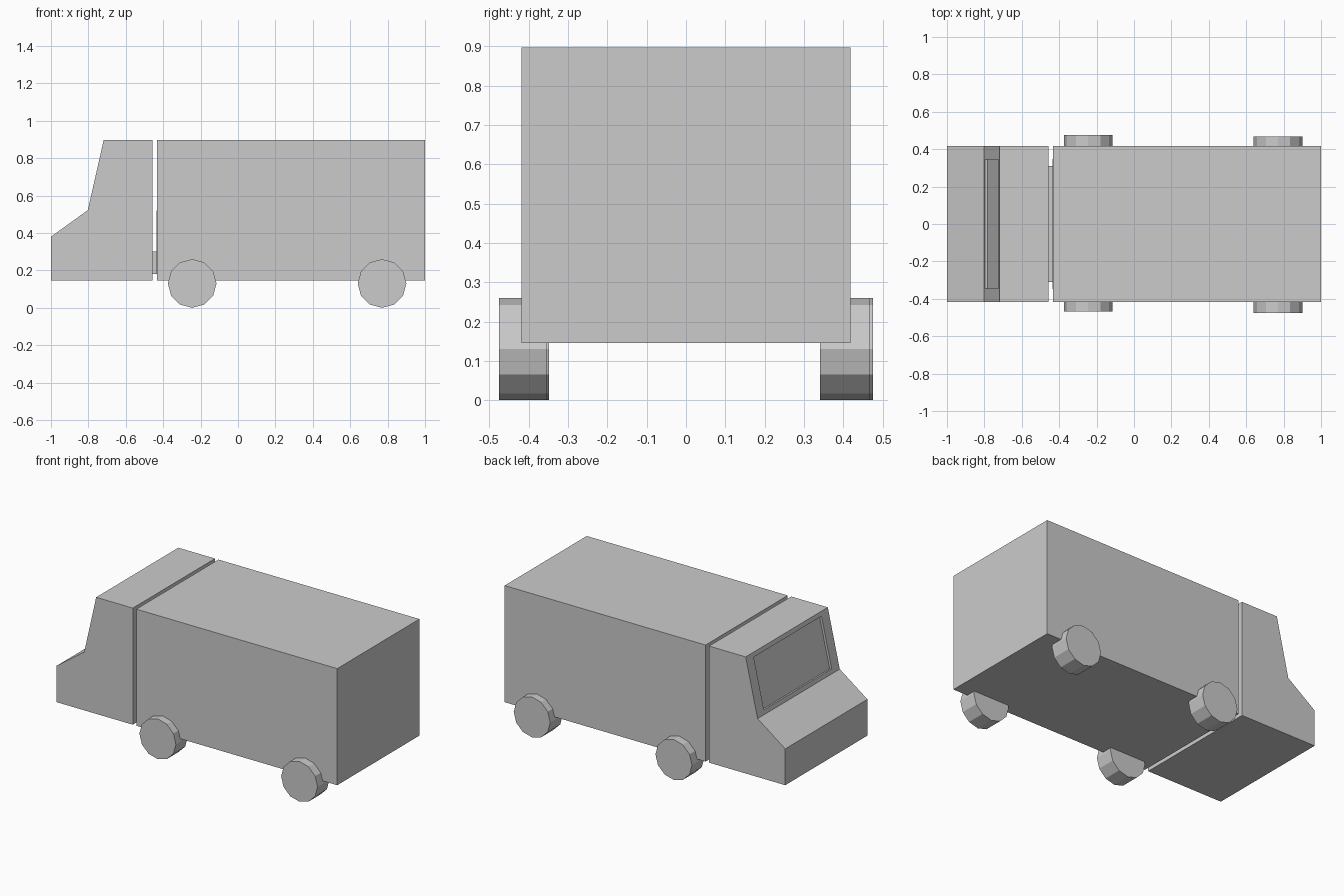
import bpy, bmesh, math
from mathutils import Vector, Matrix

if "Cube" in bpy.data.objects:
    bpy.data.objects.remove(bpy.data.objects["Cube"])


def finish(name, bm):
    bmesh.ops.recalc_face_normals(bm, faces=bm.faces[:])
    mesh = bpy.data.meshes.new(name)
    bm.to_mesh(mesh)
    bm.free()
    obj = bpy.data.objects.new(name, mesh)
    bpy.context.collection.objects.link(obj)
    return obj


def box(name, lo, hi):
    lo, hi = Vector(lo), Vector(hi)
    bm = bmesh.new()
    bmesh.ops.create_cube(bm, size=1, matrix=Matrix.Translation((lo + hi) / 2)
                          @ Matrix.Diagonal((*(hi - lo), 1)))
    return finish(name, bm)


HALF_W, BOTTOM, TOP = 0.418, 0.146, 0.897

# Cab: side profile extruded across the width
profile = [(-1, BOTTOM), (-1, 0.38), (-0.803, 0.522), (-0.718, TOP),
           (-0.457, TOP), (-0.457, BOTTOM)]
bm = bmesh.new()
side = bm.faces.new([bm.verts.new((x, -HALF_W, z)) for x, z in profile])
ext = bmesh.ops.extrude_face_region(bm, geom=[side], use_keep_orig=True)
moved = [g for g in ext["geom"] if isinstance(g, bmesh.types.BMVert)]
bmesh.ops.translate(bm, verts=moved, vec=(0, 2 * HALF_W, 0))
bmesh.ops.recalc_face_normals(bm, faces=bm.faces[:])

# Windscreen: inset in the upper sloping face, then a shallow recess
screen = next(f for f in bm.faces if f.normal.x < -0.9 and f.normal.z > 0.1)
centre = screen.calc_center_median()
bmesh.ops.inset_individual(bm, faces=[screen], thickness=0.04)
for v in screen.verts:
    v.co.y = math.copysign(0.345, v.co.y - centre.y)
inward = -screen.normal.copy()
rim = bmesh.ops.extrude_discrete_faces(bm, faces=[screen])["faces"][0]
bmesh.ops.translate(bm, verts=rim.verts[:], vec=inward * 0.015)
finish("cab", bm)

# Cargo body and the coupling between it and the cab
box("cargo_body", (-0.432, -HALF_W, BOTTOM), (1, HALF_W, TOP))
box("coupling", (-0.465, -0.31, 0.18), (-0.425, 0.31, 0.30))
box("bulkhead_plate", (-0.435, -0.348, 0.18), (-0.428, 0.348, 0.52))

# Wheels: twelve-sided drums, a vertex at the top
R = 0.13
wheels = {"front_left_wheel": (-0.245, 0.349, 0.475),
          "front_right_wheel": (-0.245, -0.468, -0.348),
          "rear_left_wheel": (0.77, 0.341, 0.468),
          "rear_right_wheel": (0.77, -0.475, -0.355)}
for name, (x, y0, y1) in wheels.items():
    bm = bmesh.new()
    bmesh.ops.create_cone(bm, cap_ends=True, segments=12, radius1=R, radius2=R,
                          depth=y1 - y0,
                          matrix=Matrix.Translation((x, (y0 + y1) / 2, R))
                          @ Matrix.Rotation(math.pi / 2, 4, 'X'))
    finish(name, bm)
